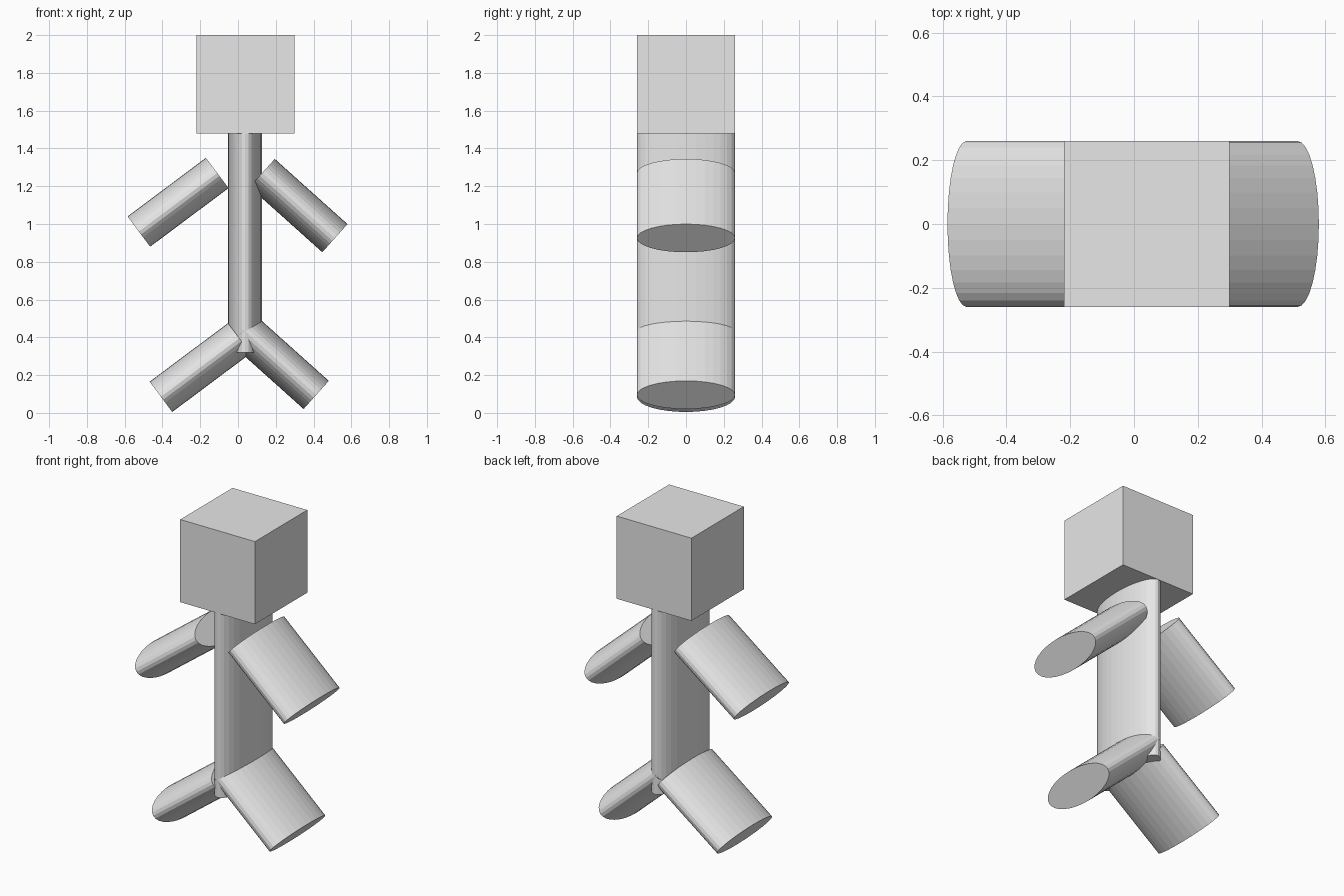
import bpy
import math

if "Cube" in bpy.data.objects:
    bpy.data.objects.remove(bpy.data.objects["Cube"])

grey = bpy.data.materials.new("light grey")
grey.diffuse_color = (0.8, 0.8, 0.8, 1)
grey.use_nodes = True
grey.node_tree.nodes["Principled BSDF"].inputs["Base Color"].default_value = grey.diffuse_color

HALF_DEPTH = 0.26


def finish(name):
    obj = bpy.context.object
    obj.name = name
    obj.data.materials.append(grey)
    return obj


def oval_bar(name, start, end, half_width):
    """Flat-sided oval cylinder between two (x, z) points."""
    dx, dz = end[0] - start[0], end[1] - start[1]
    bpy.ops.mesh.primitive_cylinder_add(
        vertices=32, radius=1, depth=1,
        location=((start[0] + end[0]) / 2, 0, (start[1] + end[1]) / 2),
        rotation=(0, math.atan2(dx, dz), 0))
    obj = finish(name)
    obj.scale = (half_width, HALF_DEPTH, math.hypot(dx, dz))


# Head
bpy.ops.mesh.primitive_cube_add(size=0.52, location=(0.04, 0, 1.74))
finish("head")

# Torso
oval_bar("torso", (0.038, 0.32), (0.038, 1.485), 0.09)

# Arms and legs, from outer end to inner end
oval_bar("left_arm", (-0.525, 0.96), (-0.11, 1.27), 0.1)
oval_bar("right_arm", (0.513, 0.925), (0.128, 1.27), 0.1)
oval_bar("left_leg", (-0.408, 0.085), (0.007, 0.395), 0.1)
oval_bar("right_leg", (0.414, 0.095), (0.029, 0.44), 0.1)
